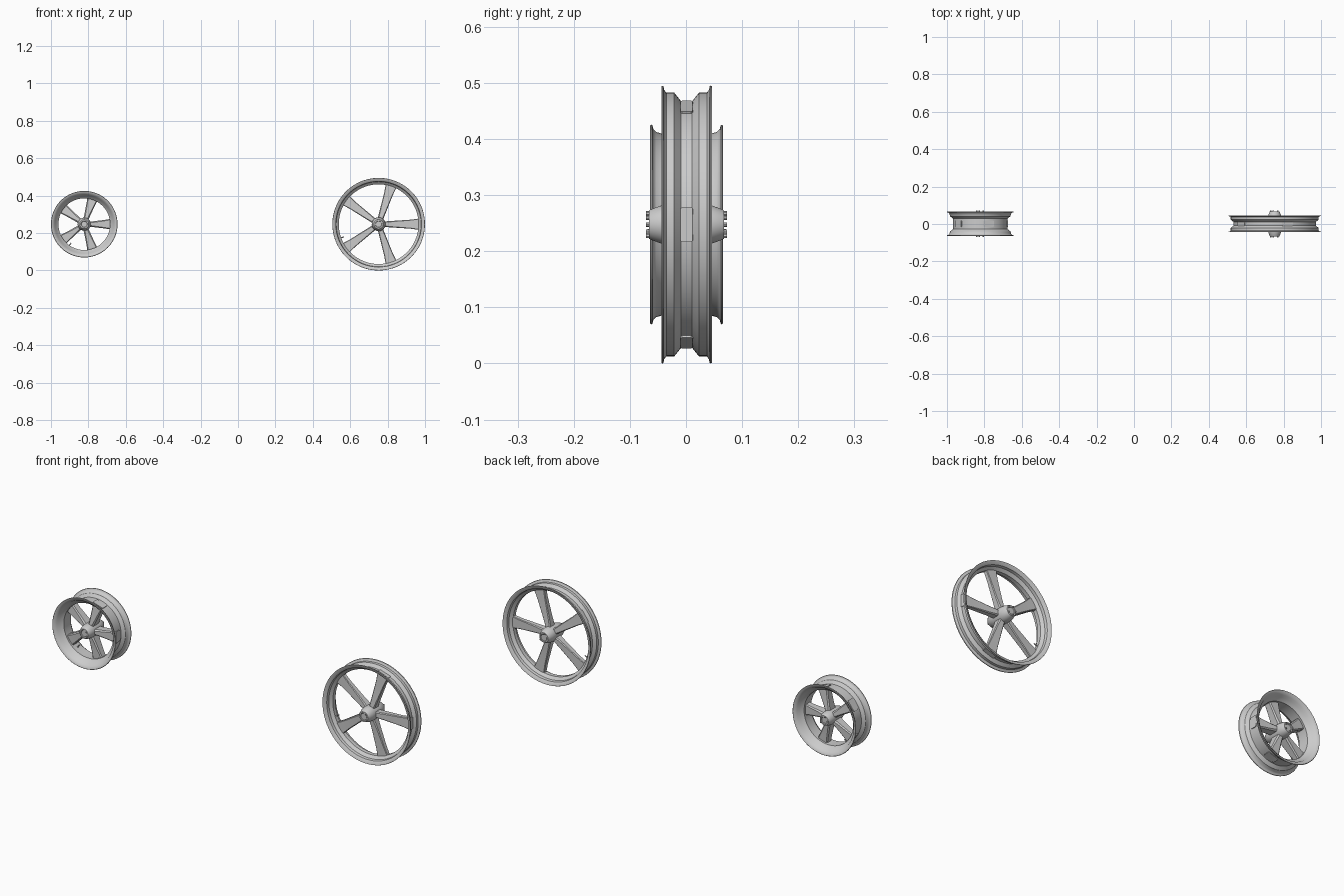
import bpy, bmesh, math
from mathutils import Matrix, Vector

cube = bpy.data.objects.get("Cube")
if cube:
    bpy.data.objects.remove(cube, do_unlink=True)

metal = bpy.data.materials.new("light grey metal")
metal.use_nodes = True
grey = (0.6, 0.6, 0.6, 1)
metal.diffuse_color = grey
metal.node_tree.nodes["Principled BSDF"].inputs["Base Color"].default_value = grey


def finish(name, bm, centre, angle=35):
    bmesh.ops.remove_doubles(bm, verts=bm.verts, dist=1e-5)
    bmesh.ops.recalc_face_normals(bm, faces=bm.faces)
    mesh = bpy.data.meshes.new(name)
    bm.to_mesh(mesh)
    bm.free()
    mesh.materials.append(metal)
    ob = bpy.data.objects.new(name, mesh)
    ob.location = centre
    bpy.context.collection.objects.link(ob)
    bpy.ops.object.select_all(action='DESELECT')
    ob.select_set(True)
    bpy.context.view_layer.objects.active = ob
    bpy.ops.object.shade_smooth_by_angle(angle=math.radians(angle))
    return ob


def lathe(name, points, centre, closed, steps=96):
    """Spin (radius, y) points around the wheel axle."""
    bm = bmesh.new()
    vs = [bm.verts.new((r, y, 0)) for r, y in points]
    edges = [bm.edges.new(p) for p in zip(vs, vs[1:])]
    if closed:
        edges.append(bm.edges.new((vs[-1], vs[0])))
    bmesh.ops.spin(bm, geom=vs + edges, cent=(0, 0, 0), axis=(0, 1, 0),
                   angle=math.tau, steps=steps)
    return finish(name, bm, centre)


def mirrored(half):
    return half + [(r, -y) for r, y in reversed(half)]


def radial(angle):
    return Matrix.Rotation(-angle, 4, 'Y')


def spokes(name, centre, sections, count=5):
    """Tapered beams; sections hold (radius, half width, half depth)."""
    bm = bmesh.new()
    for i in range(count):
        turn = radial(math.tau * i / count)
        rings = []
        for r, w, d in sections:
            b = 0.25 * d
            outline = [(-w, -d + b), (-w + b, -d), (w - b, -d), (w, -d + b),
                       (w, d - b), (w - b, d), (-w + b, d), (-w, d - b)]
            rings.append([bm.verts.new(turn @ Vector((r, y, z))) for z, y in outline])
        for a, b in zip(rings, rings[1:]):
            for k in range(8):
                n = (k + 1) % 8
                bm.faces.new((a[k], a[n], b[n], b[k]))
        bm.faces.new(rings[0])
        bm.faces.new(rings[-1])
    return finish(name, bm, centre, 25)


def bolts(name, centre, ring, y, count=5):
    bm = bmesh.new()
    for side in (-1, 1):
        for i in range(count):
            place = radial(math.tau * (i + 0.5) / count) @ Matrix.Translation((ring, side * y, 0))
            bmesh.ops.create_cone(bm, cap_ends=True, segments=8, radius1=0.004, radius2=0.004,
                                  depth=0.008, matrix=place @ Matrix.Rotation(math.pi / 2, 4, 'X'))
    return finish(name, bm, centre)


def valve(name, centre, angle, r, length):
    bm = bmesh.new()
    place = radial(angle) @ Matrix.Translation((r - length / 2, 0, 0))
    bmesh.ops.create_cone(bm, cap_ends=True, segments=12, radius1=0.0035, radius2=0.0025,
                          depth=length, matrix=place @ Matrix.Rotation(-math.pi / 2, 4, 'Y'))
    return finish(name, bm, centre)


# Large narrow wheel
big = (0.752, 0.001, 0.2475)
lathe("large_rim", mirrored([
    (0.220, 0.010), (0.235, 0.022), (0.235, 0.036), (0.240, 0.040), (0.2465, 0.041),
    (0.2475, 0.043), (0.2465, 0.045), (0.241, 0.044), (0.229, 0.036), (0.227, 0.022),
    (0.213, 0.010)]), big, True)
spokes("large_spokes", big, [(0.02, 0.014, 0.022), (0.08, 0.018, 0.016),
                             (0.17, 0.024, 0.012), (0.222, 0.031, 0.011)])
lathe("large_hub", mirrored([
    (0, 0.065), (0.016, 0.065), (0.018, 0.067), (0.025, 0.067), (0.027, 0.064),
    (0.035, 0.042), (0.037, 0.024)]), big, False, 48)
bolts("large_hub_bolts", big, 0.021, 0.068)
valve("large_valve", big, math.radians(200), 0.222, 0.026)

# Small wide wheel
small = (-0.822, 0.001, 0.2475)
lathe("small_rim", mirrored([
    (0.145, 0.028), (0.161, 0.040), (0.165, 0.054), (0.170, 0.059), (0.177, 0.061),
    (0.178, 0.063), (0.176, 0.065), (0.171, 0.064), (0.159, 0.055), (0.154, 0.042),
    (0.138, 0.028)]), small, True)
spokes("small_spokes", small, [(0.02, 0.013, 0.030), (0.06, 0.017, 0.024),
                               (0.11, 0.023, 0.020), (0.147, 0.029, 0.018)])
lathe("small_hub", mirrored([
    (0, 0.062), (0.015, 0.062), (0.017, 0.065), (0.024, 0.065), (0.026, 0.062),
    (0.032, 0.046), (0.035, 0.026)]), small, False, 48)
bolts("small_hub_bolts", small, 0.020, 0.066)
valve("small_valve", small, math.radians(235), 0.146, 0.024)
